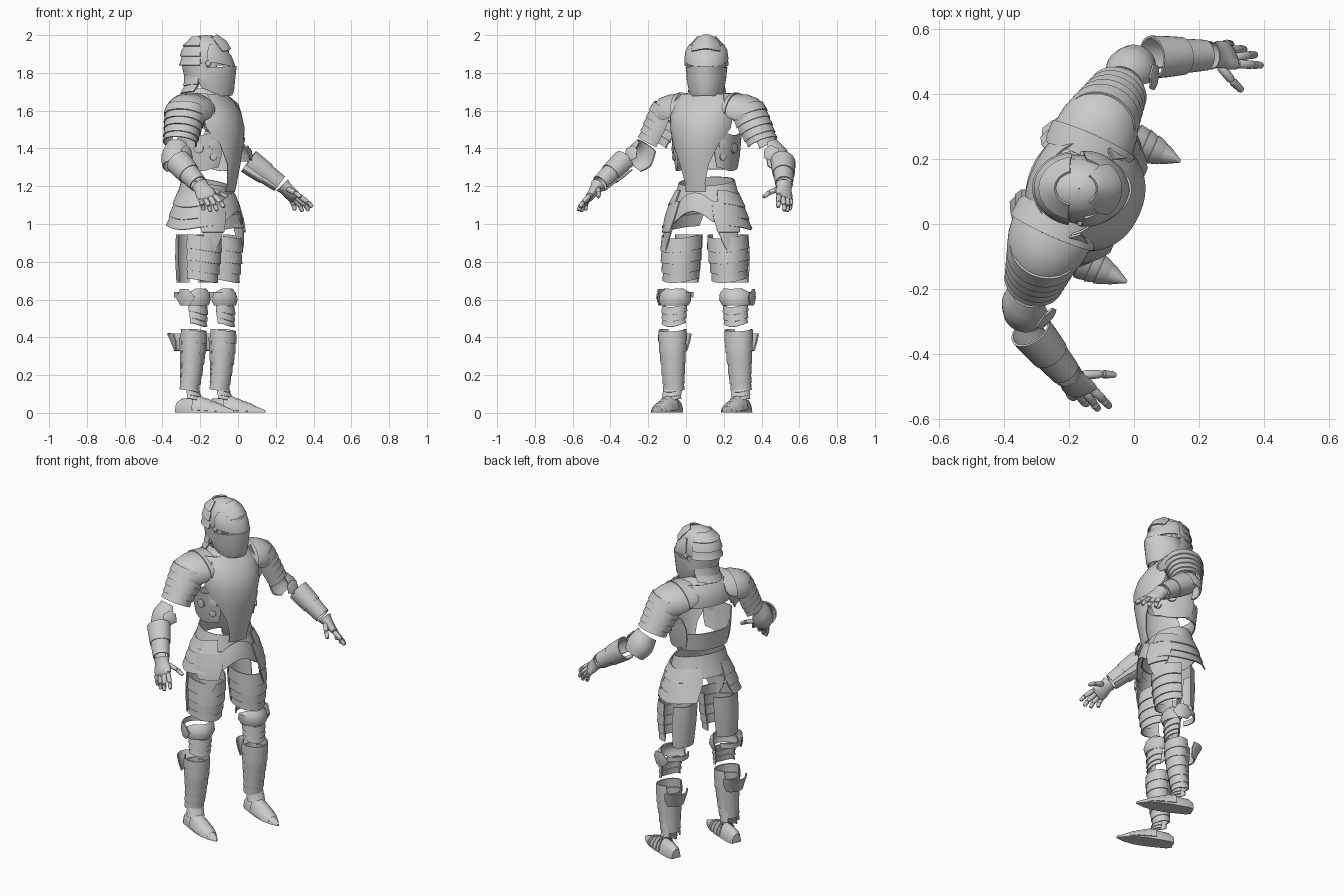
import bpy, bmesh
from math import radians, sin, cos
from mathutils import Matrix, Vector

# the figure is built facing +x, then turned as a whole
BODY = Matrix.Translation((-0.17, 0.11, 0)) @ Matrix.Rotation(radians(-24), 4, 'Z')
HEAD = Matrix.Translation((0.015, 0.005, 0)) @ Matrix.Rotation(radians(22), 4, 'Z')
FLIP = Matrix.Diagonal((1, -1, 1, 1))
I4 = Matrix.Identity(4)


def frame(p0, p1, front=(1, 0, 0)):
    """Matrix whose z runs 0..1 from p0 to p1 and whose x looks to front."""
    p0, d, f = Vector(p0), Vector(p1) - Vector(p0), Vector(front)
    z = d.normalized()
    x = (f - z * f.dot(z)).normalized()
    y = z.cross(x)
    m = Matrix((x, y, d)).transposed().to_4x4()
    m.translation = p0
    return m


def shell(name, rings, c=0, M=I4, both=False, n=24, p=2.0, dip=0.0, thick=0.007, floor=None):
    """Curved plate through rings (z, centre x, centre y, radius x, radius y, half angle)."""
    for side, mat in (("left_", M), ("right_", FLIP @ M)) if both else (("", M),):
        bm = bmesh.new()
        grid = []
        for z, cx, cy, a, b, h in rings:
            row = []
            for i in range(n + 1):
                t = radians(c - h + 2 * h * i / n)
                x, y = [abs(k) ** (2 / p) * (1 if k > 0 else -1) for k in (cos(t), sin(t))]
                drop = dip * cos(radians((2 * i / n - 1) * 90)) ** 2
                px = cx + a * x
                if floor is not None:
                    px = max(px, floor)
                row.append(bm.verts.new(mat @ Vector((px, cy + b * y, z - drop))))
            grid.append(row)
        for r, s in zip(grid, grid[1:]):
            for i in range(n):
                bm.faces.new((r[i], r[i + 1], s[i + 1], s[i]))
        bmesh.ops.remove_doubles(bm, verts=bm.verts, dist=0.0002)
        bmesh.ops.recalc_face_normals(bm, faces=bm.faces)
        me = bpy.data.meshes.new(side + name)
        bm.to_mesh(me)
        bm.free()
        ob = bpy.data.objects.new(side + name, me)
        bpy.context.collection.objects.link(ob)
        ob.matrix_world = BODY
        if thick:
            mod = ob.modifiers.new("thickness", 'SOLIDIFY')
            mod.thickness, mod.offset = thick, 0


def lames(name, rings, count, flare=0.006, over=0.2, **kw):
    """A row of overlapping plates that follow the given rings."""
    def at(t):
        t = min(max(t, 0), 0.9999) * (len(rings) - 1)
        k = int(t)
        return [u + (v - u) * (t - k) for u, v in zip(rings[k], rings[k + 1])]
    for i in range(count):
        out = []
        for f, g in ((0, -0.002), (0.6, 0.002), (1 + over, flare)):
            r = at((i + f) / count)
            r[3] += g
            r[4] += g
            out.append(r)
        shell(f"{name}_{i + 1}", out, **kw)


def rod(name, p0, p1, r0, r1, both=True, n=10, M=I4):
    """Closed round bar, used for fingers and hinges."""
    rings = [(z, 0, 0, r, r, 180) for z, r in
             ((0, .0005), (0, r0 * .8), (.08, r0), (.85, r1), (.97, r1 * .75), (1, .0005))]
    shell(name, rings, M=M @ frame(p0, p1, (.3, .2, .9)), both=both, n=n, thick=0)


# helmet: skull, cheeks, bevor, visor, crest plates, neck plates
shell("helmet_skull", [(1.84, -.015, 0, .12, .096, 180), (1.88, -.015, 0, .125, .1, 180),
      (1.94, -.015, 0, .112, .088, 180), (1.975, -.015, 0, .078, .06, 180),
      (1.993, -.015, 0, .035, .028, 180), (1.997, -.015, 0, .001, .001, 180)], M=HEAD, n=32)
shell("helmet_cheek", [(1.765, -.005, 0, .118, .098, 115), (1.80, -.01, 0, .123, .1, 115),
      (1.85, -.015, 0, .126, .102, 115)], c=180, M=HEAD, dip=-.005)
shell("helmet_bevor", [(1.675, .03, 0, .09, .078, 105), (1.70, .024, 0, .106, .089, 118),
      (1.77, .015, 0, .122, .102, 130), (1.83, .012, 0, .132, .108, 100)], M=HEAD, p=1.8, dip=-.006)
shell("visor", [(1.855, .014, 0, .124, .111, 95), (1.88, .012, 0, .12, .113, 100),
      (1.92, .005, 0, .111, .107, 95), (1.95, -.008, 0, .095, .09, 80)], M=HEAD, p=1.8, dip=.03)
shell("brow_plate", [(1.915, 0, 0, .115, .1, 50), (1.955, -.005, 0, .096, .082, 60),
      (1.99, -.01, 0, .05, .045, 60)], M=HEAD, dip=-.012)
lames("crest_plate", [(1.99, -.02, 0, .07, .055, 70), (1.93, -.02, 0, .116, .094, 80),
      (1.84, -.02, 0, .126, .102, 80)], 3, flare=.01, c=180, M=HEAD)
lames("neck_plate", [(1.79, -.015, 0, .115, .096, 70), (1.75, -.01, 0, .113, .096, 70),
      (1.70, -.015, 0, .128, .105, 62)], 2, c=180, M=HEAD, dip=.01)
for s in (-1, 1):
    rod("visor_pivot", (.0, s * .102, 1.85), (.0, s * .116, 1.85), .016, .014, both=False, n=16, M=HEAD)

# gorget
lames("gorget", [(1.715, 0, 0, .085, .085, 180), (1.67, 0, 0, .1, .11, 180),
      (1.64, 0, 0, .12, .145, 180)], 3, n=32)

# breastplate with shoulder straps, side plates, hinges
shell("breastplate", [(1.17, .015, 0, .135, .13, 24), (1.22, .015, 0, .145, .14, 22),
      (1.32, .015, 0, .165, .155, 30), (1.42, .015, 0, .18, .168, 48), (1.51, .015, 0, .185, .18, 72),
      (1.58, .01, 0, .17, .185, 74), (1.64, 0, 0, .14, .175, 74), (1.685, -.01, 0, .105, .15, 66)],
      n=32, p=2.2)
shell("shoulder_strap", [(1.62, .005, 0, .155, .185, 9), (1.655, 0, 0, .135, .175, 9),
      (1.688, -.01, 0, .11, .157, 9)], c=60, p=2.2, n=8, both=True)
shell("side_plate", [(1.30, 0, 0, .155, .155, 38), (1.36, 0, 0, .162, .165, 44),
      (1.43, 0, 0, .165, .172, 44), (1.49, 0, 0, .168, .178, 34)], c=80, both=True, p=2.4, dip=.02)
for t, z, r in ((52, 1.42, .026), (52, 1.355, .019), (78, 1.40, .026)):
    d = Vector((.16 * cos(radians(t)), .165 * sin(radians(t)), 0)) * 1.06
    up = Vector((0, 0, z))
    rod("side_hinge", d + up, d * 1.07 + up, r, r, n=18)

# backplates
shell("upper_backplate", [(1.56, 0, 0, .15, .175, 40), (1.60, 0, 0, .15, .18, 58),
      (1.65, 0, 0, .135, .17, 66), (1.685, 0, 0, .11, .14, 62)], c=180, p=2.3)
shell("waist_backplate", [(1.29, 0, 0, .138, .152, 70), (1.33, 0, 0, .142, .158, 74),
      (1.40, 0, 0, .15, .168, 74)], c=180, p=2.5)

# waist band, arched front fauld, hip plates and tassets
shell("waist_band", [(1.25, 0, 0, .118, .15, 180), (1.20, 0, 0, .13, .163, 180),
      (1.14, 0, 0, .148, .182, 180), (1.12, 0, 0, .155, .188, 180)], n=40, dip=.05)
shell("front_fauld", [(1.10, 0, 0, .152, .185, 46), (1.05, 0, 0, .17, .2, 44),
      (1.0, 0, 0, .18, .212, 40)], dip=-.065, p=2.2)
lames("hip_plate", [(1.18, 0, 0, .138, .175, 60), (1.09, 0, 0, .165, .21, 62),
      (.99, -.005, 0, .19, .238, 52)], 3, c=98, both=True, dip=.02)
lames("tasset", [(1.12, 0, 0, .165, .2, 24), (1.02, 0, 0, .192, .228, 22),
      (.94, 0, 0, .2, .235, 15), (.85, 0, 0, .195, .23, 2)], 2, c=52, both=True, n=14)

# thighs
lames("thigh_plate", [(.945, .025, .132, .112, .105, 105), (.82, .025, .138, .108, .098, 105),
      (.71, .02, .142, .096, .086, 105)], 4, both=True, dip=.022)
shell("thigh_back", [(.945, .01, .132, .112, .105, 48), (.82, .005, .14, .108, .1, 52),
      (.69, .005, .145, .1, .09, 48)], c=180, both=True)

# knees
shell("knee_cap", [(.655, .02, .172, .05, .062, 60), (.635, .02, .172, .066, .08, 105),
      (.60, .02, .175, .076, .086, 115), (.57, .02, .178, .066, .074, 110)], both=True, p=1.8)
shell("knee_wing", [(.655, .01, .175, .09, .098, 16), (.61, .01, .175, .095, .102, 38),
      (.57, .01, .175, .085, .092, 20)], c=100, both=True)
shell("knee_strap", [(.64, .005, .175, .1, .085, 55), (.61, .005, .175, .1, .085, 55)], c=180, both=True)
lames("knee_plate", [(.58, .022, .176, .056, .064, 105), (.475, .022, .18, .05, .058, 95)],
      3, both=True, dip=.02)

# shins and flared calf guards
lames("greave", [(.445, .015, .192, .065, .074, 140), (.34, .013, .192, .06, .067, 150),
      (.22, .003, .193, .05, .056, 150), (.125, -.01, .195, .045, .05, 140)], 6, both=True,
      dip=.014, flare=.004)
shell("calf_back", [(.40, 0, .192, .06, .064, 60), (.28, 0, .192, .053, .06, 60),
      (.15, -.012, .195, .042, .048, 50)], c=180, both=True)
shell("calf_guard", [(.42, -.015, .195, .115, .083, 62), (.38, -.01, .195, .098, .08, 62),
      (.33, -.005, .195, .082, .073, 45)], c=180, both=True)

# feet
FOOT = frame((-.075, .2, 0), (.252, .203, 0), (0, 0, 1))
shell("shoe", [(0, 0, 0, .01, .004, 180), (0, 0, 0, .055, .028, 180), (.08, 0, 0, .073, .04, 180),
      (.3, 0, 0, .08, .045, 180), (.48, 0, 0, .07, .048, 180), (.68, 0, 0, .047, .044, 180),
      (.86, 0, 0, .03, .028, 180), (1, 0, 0, .012, .003, 180)],
      M=FOOT, both=True, floor=.003, thick=.004)
lames("instep_plate", [(.82, 0, 0, .035, .033, 80), (.6, 0, 0, .06, .049, 80),
      (.32, 0, 0, .092, .048, 80)], 5, flare=.004, M=FOOT, both=True, n=14)
lames("ankle_plate", [(.15, -.01, .197, .042, .046, 85), (.075, .0, .2, .058, .048, 85)],
      3, both=True, dip=.012, flare=.004)

# shoulders and upper arms
CAP = frame((-.02, .12, 1.595), (-.02, .265, 1.575))
shell("shoulder_cap", [(-.12, 0, 0, .125, .085, 85), (.2, 0, 0, .128, .096, 100),
      (.6, 0, 0, .12, .1, 108), (.95, 0, 0, .104, .09, 110), (1.15, 0, 0, .085, .07, 110)],
      c=-90, M=CAP, both=True)
shell("shoulder_guard", [(-.25, 0, 0, .13, .09, 70), (-.12, 0, 0, .133, .094, 85),
      (.25, 0, 0, .135, .103, 95)], c=-90, M=CAP, both=True)
lames("arm_plate", [(0, 0, 0, .108, .1, 115), (.5, 0, 0, .096, .09, 125), (1, 0, 0, .083, .076, 130)],
      5, c=-90, M=frame((-.02, .21, 1.61), (-.01, .315, 1.43)), both=True, dip=-.05)

# elbows
ELBOW = frame((-.005, .352, 1.405), (.005, .425, 1.305))
shell("elbow_guard", [(-.05, 0, 0, .06, .06, 95), (.3, 0, 0, .07, .07, 110),
      (.55, 0, 0, .075, .075, 120), (.8, 0, 0, .069, .067, 110), (1.05, 0, 0, .058, .056, 90)],
      c=-125, M=ELBOW, both=True)
shell("elbow_wing", [(.2, 0, 0, .078, .078, 14), (.5, 0, 0, .088, .086, 32),
      (.8, 0, 0, .078, .076, 14)], c=-20, M=ELBOW, both=True)

# forearms and gauntlets
lames("forearm_plate", [(.1, 0, 0, .068, .062, 165), (.5, 0, 0, .056, .052, 168), (.97, 0, 0, .041, .039, 172)],
      2, c=-90, M=frame((.025, .452, 1.345), (.195, .535, 1.21)), both=True, flare=.004)
shell("gauntlet", [(0, 0, 0, .044, .04, 180), (.25, 0, 0, .04, .03, 180), (.6, 0, 0, .05, .024, 180),
      (.95, 0, 0, .05, .019, 180), (1.05, 0, 0, .038, .01, 180), (1.06, 0, 0, .001, .001, 180)],
      M=frame((.203, .538, 1.206), (.265, .566, 1.138), (.7, -.55, .4)), both=True, thick=.003)
for finger, a, b, c in (("little_finger", (.232, .588, 1.132), (.245, .594, 1.1), (.252, .59, 1.072)),
                        ("ring_finger", (.253, .577, 1.134), (.282, .594, 1.095), (.294, .597, 1.065)),
                        ("middle_finger", (.276, .563, 1.14), (.314, .588, 1.1), (.332, .597, 1.07)),
                        ("index_finger", (.294, .549, 1.15), (.338, .566, 1.115), (.362, .575, 1.088)),
                        ("thumb", (.245, .52, 1.185), (.298, .493, 1.165), (.338, .478, 1.142))):
    rod(finger + "_base", a, b, .0145, .013)
    rod(finger + "_tip", b, c, .013, .0105)

# apply the thickness, then smooth shading with crisp plate edges
meshes = [o for o in bpy.context.scene.objects if o.type == 'MESH']
for o in meshes:
    o.select_set(True)
bpy.context.view_layer.objects.active = meshes[0]
bpy.ops.object.convert(target='MESH')
bpy.ops.object.shade_smooth_by_angle(angle=radians(35))
